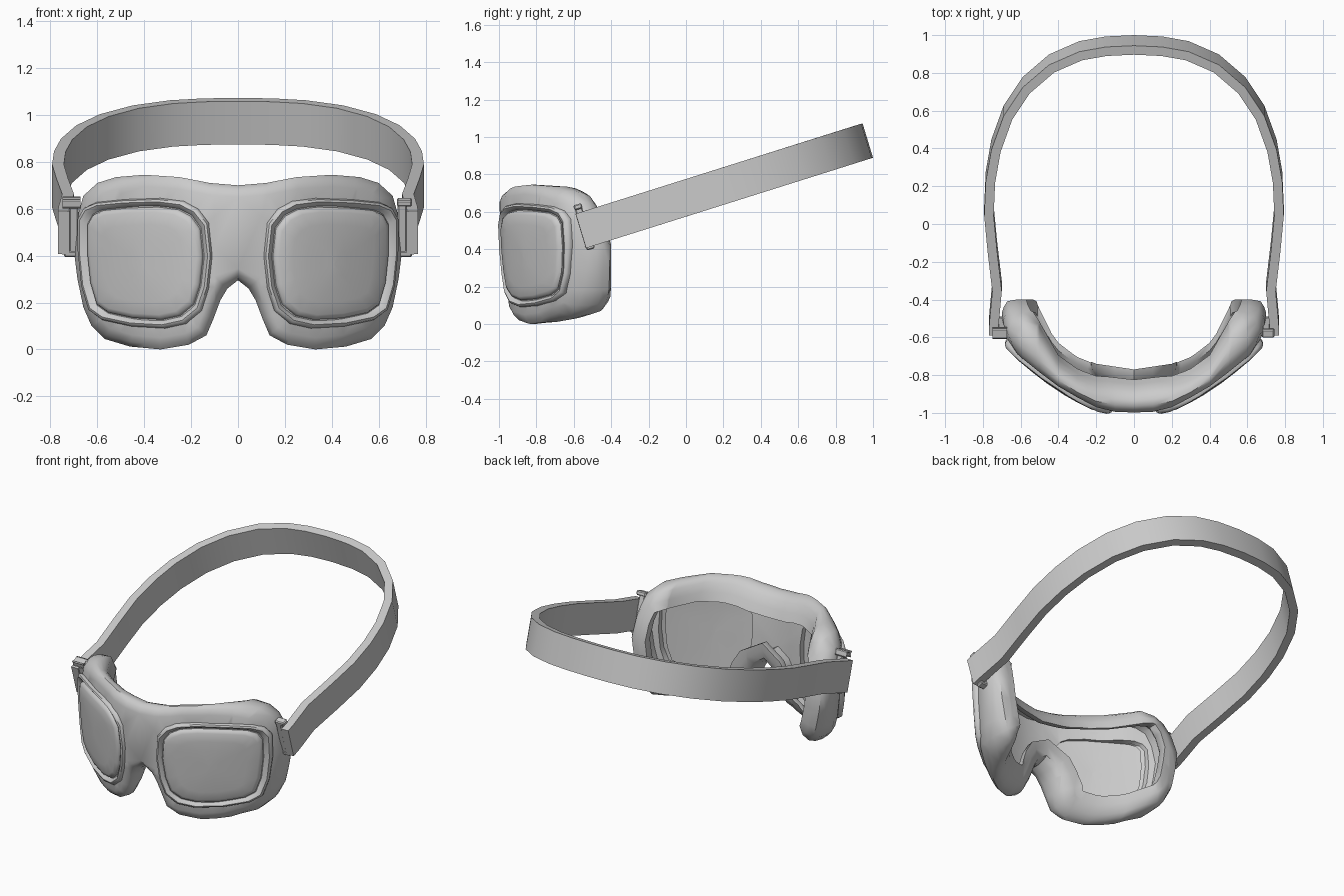
import bpy, bmesh, math
from mathutils import Vector

if "Cube" in bpy.data.objects:
    bpy.data.objects.remove(bpy.data.objects["Cube"])

FRONT = [(0, -.998), (.1, -.994), (.2, -.97), (.3, -.918), (.4, -.86), (.5, -.785),
         (.6, -.705), (.66, -.645), (.7, -.58), (.8, -.42)]
BACK = [(0, -.77), (.2, -.74), (.3, -.695), (.4, -.62), (.46, -.54), (.52, -.4), (.58, -.39), (.8, -.39)]


def interp(tab, x):
    x = abs(x)
    for (a, ya), (b, yb) in zip(tab, tab[1:]):
        if x <= b:
            return ya + (yb - ya) * (x - a) / (b - a)
    return tab[-1][1]


def front(x, z):
    return interp(FRONT, x) + .07 * max(0, .55 - z)


def back(x, z):
    """Rear edge of the padding, shallower towards the brow and the cheeks."""
    return interp(BACK, x) - .45 * max(0, z - .45) - 2.2 * max(0, .2 - z) ** 2


def on_front(x, z, off):
    """Point on the curved front, pushed outward along its normal."""
    slope = (front(x + .06, z) - front(x - .06, z)) / .12
    n = Vector((slope, -1, 0)).normalized()
    return Vector((x, front(x, z), z)) + n * off


def finish(bm, name, angle=40):
    bmesh.ops.recalc_face_normals(bm, faces=bm.faces)
    me = bpy.data.meshes.new(name)
    bm.to_mesh(me)
    bm.free()
    ob = bpy.data.objects.new(name, me)
    bpy.context.collection.objects.link(ob)
    bpy.ops.object.select_all(action='DESELECT')
    ob.select_set(True)
    bpy.context.view_layer.objects.active = ob
    bpy.ops.object.shade_smooth_by_angle(angle=math.radians(angle))
    return ob


def bridge(bm, a, b):
    for i in range(len(a)):
        j = (i + 1) % len(a)
        bm.faces.new((a[i], a[j], b[j], b[i]))


def ring_edges(bm, ring):
    return [bm.edges.get((ring[i], ring[i - 1])) or bm.edges.new((ring[i], ring[i - 1]))
            for i in range(len(ring))]


# Outline shapes in front view (x, z)
HALF = [(0, .70), (.12, .71), (.25, .735), (.4, .745), (.52, .735), (.6, .71), (.66, .655),
        (.69, .55), (.70, .42), (.685, .3), (.66, .18), (.625, .1), (.57, .045), (.46, .012),
        (.33, .0), (.21, .02), (.135, .06), (.105, .13), (.075, .21), (.045, .26), (0, .295)]
OUTLINE = HALF + [(-x, z) for x, z in HALF[-2:0:-1]]
LENS = [(.17, .6), (.23, .632), (.33, .645), (.48, .64), (.6, .628), (.65, .605), (.675, .56),
        (.675, .42), (.66, .27), (.63, .165), (.575, .125), (.45, .098), (.31, .09), (.22, .11),
        (.155, .165), (.125, .26), (.11, .4), (.125, .54)]
CX, CZ = .395, .365


def inset(d):
    n, out = len(OUTLINE), []
    for i, (x, z) in enumerate(OUTLINE):
        (ax, az), (bx, bz) = OUTLINE[i - 1], OUTLINE[(i + 1) % n]
        t = Vector((bx - ax, bz - az)).normalized()
        out.append((x + t.y * d, z - t.x * d))
    return out


def lens_loop(side, s):
    return [(side * (CX + (x - CX) * s), CZ + (z - CZ) * s) for x, z in LENS]


# Goggle body: built flat with y as depth fraction, then bent to the face curve
bm = bmesh.new()
sections = [(.05, 0), (.02, .1), (0, .3), (0, .55), (.01, .75), (.03, .92), (.08, .985), (.13, 1),
            (.125, .8), (.05, .5), (.05, .25)]
loops = [[bm.verts.new((x, v, z)) for x, z in inset(d)] for d, v in sections]
for a, b in zip(loops, loops[1:]):
    bridge(bm, a, b)
holes = {v: [[bm.verts.new((x, v, z)) for x, z in lens_loop(s, .8)] for s in (1, -1)] for v in (0, .25)}
for v, outer in ((0, loops[0]), (.25, loops[-1])):
    edges = ring_edges(bm, outer)
    for h in holes[v]:
        edges += ring_edges(bm, h)
    bmesh.ops.triangle_fill(bm, edges=edges, use_beauty=True, normal=(0, -1, 0))
for a, b in zip(holes[0], holes[.25]):
    bridge(bm, a, b)
for i in range(-6, 7):
    bmesh.ops.bisect_plane(bm, geom=bm.verts[:] + bm.edges[:] + bm.faces[:], dist=1e-4,
                           plane_co=(i * .1, 0, 0), plane_no=(1, 0, 0))
for vert in bm.verts:
    x, v, z = vert.co
    f = front(x, z)
    vert.co.y = f + (back(x, z) - f) * v
    vert.co.y = min(vert.co.y, -.4)
finish(bm, "goggle_body", 42)

for side, label in ((1, "right"), (-1, "left")):
    # Raised rounded rim around each lens
    bm = bmesh.new()
    prof = [(1.0, -.03), (1.0, .004), (.98, .018), (.945, .022), (.91, .014), (.885, .002), (.85, -.01), (.81, -.025)]
    rings = [[bm.verts.new(on_front(x, z, o)) for x, z in lens_loop(side, s)] for s, o in prof]
    for i in range(len(rings)):
        bridge(bm, rings[i - 1], rings[i])
    finish(bm, "lens_rim_" + label, 45)

    # Lens pane with a bevelled edge and a thin back
    bm = bmesh.new()
    prof = [(0.02, -.015), (.4, -.015), (.7, -.015), (.86, -.015), (.865, .004), (.845, .015), (.79, .022),
            (.6, .025), (.4, .027), (.2, .028), (.02, .028)]
    rings = [[bm.verts.new(on_front(x, z, o)) for x, z in lens_loop(side, s)] for s, o in prof]
    for a, b in zip(rings, rings[1:]):
        bridge(bm, a, b)
    bm.faces.new(rings[0])
    bm.faces.new(rings[-1])
    finish(bm, "lens_" + label, 40)

# Head strap: tilted ribbon running round the back
UP = Vector((0, -.29, .957))
PATH = [(.768, -.562), (.766, -.5), (.75, -.33), (.775, -.12), (.793, .07), (.785, .25), (.755, .42),
        (.69, .6), (.59, .75), (.45, .87), (.29, .94), (.15, .965), (0, .972)]
path = [Vector((x, y, .675 + .315 * y)) for x, y in PATH]
path += [Vector((-p.x, p.y, p.z)) for p in path[-2::-1]]
bm = bmesh.new()
rings = []
for i, p in enumerate(path):
    t = path[min(i + 1, len(path) - 1)] - path[max(i - 1, 0)]
    n = UP.cross(t).normalized()
    if n.dot(Vector((p.x, p.y, 0))) < 0:
        n = -n
    rings.append([bm.verts.new(p + UP * h - n * w) for h, w in
                  ((.096, 0), (-.096, 0), (-.096, .05), (.096, .05))])
for a, b in zip(rings, rings[1:]):
    bridge(bm, a, b)
bm.faces.new(rings[0])
bm.faces.new(rings[-1])
finish(bm, "head_strap", 35)


# Strap buckles: a bar with a lug at each end
def box(bm, c, size, side):
    out = Vector((side, 0, 0))
    fwd = Vector((0, .957, .29))
    vs = bmesh.ops.create_cube(bm, size=1)['verts']
    for v in vs:
        v.co = c + out * v.co.x * size[0] + fwd * v.co.y * size[1] + UP * v.co.z * size[2]


for side, label in ((1, "right"), (-1, "left")):
    bm = bmesh.new()
    c = Vector((side * .7, -.545, .52))
    box(bm, c, (.04, .04, .22), side)
    for h in (-.112, .112):
        box(bm, c + UP * h + Vector((side * .01, 0, 0)), (.065, .045, .028), side)
    bmesh.ops.bevel(bm, geom=bm.edges[:], offset=.006, segments=1, affect='EDGES')
    finish(bm, "buckle_" + label, 30)
